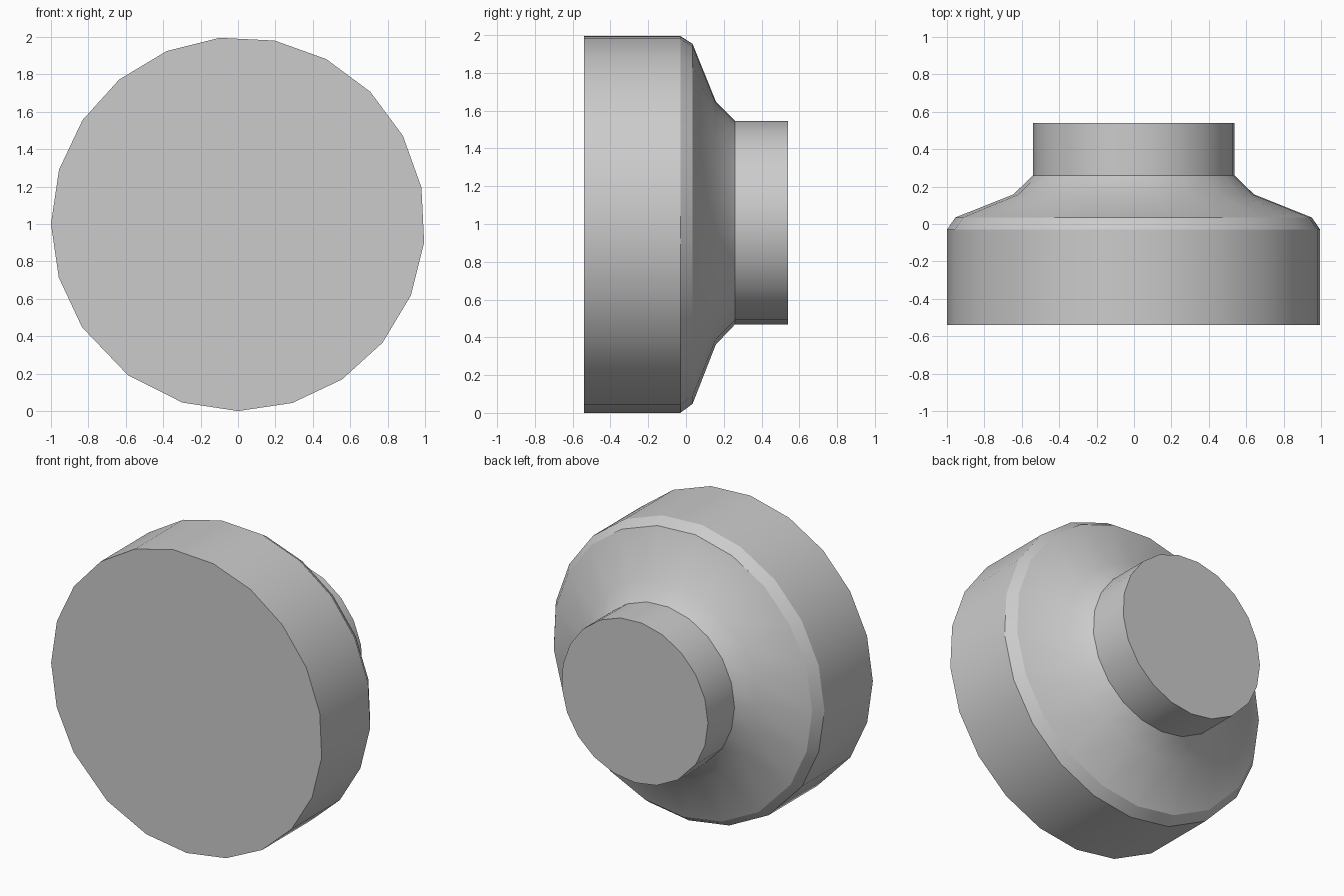
import bpy, bmesh
from math import sin, cos, radians

if "Cube" in bpy.data.objects:
    bpy.data.objects.remove(bpy.data.objects["Cube"])

# Slightly uneven 21-sided outline
angles = [180 - 16.875 * i for i in range(17)] + [-107.3, -126, -146.5, -163.4]

# Lathe profile along y: (y, radius, centre height)
profile = [
    (-0.54, 1.0, 1.0),
    (-0.03, 1.0, 1.0),
    (0.035, 0.955, 1.003),
    (0.158, 0.645, 1.007),
    (0.26, 0.54, 1.009),
    (0.54, 0.54, 1.009),
]

bm = bmesh.new()
rings = [[bm.verts.new((r * cos(radians(a)), y, z + r * sin(radians(a))))
          for a in angles] for y, r, z in profile]

# Side walls
n = len(angles)
for a, b in zip(rings, rings[1:]):
    for i in range(n):
        j = (i + 1) % n
        bm.faces.new((a[i], a[j], b[j], b[i]))

# Flat end caps
bm.faces.new(rings[0])
bm.faces.new(rings[-1])
bmesh.ops.recalc_face_normals(bm, faces=bm.faces)

mesh = bpy.data.meshes.new("stepped_knob")
bm.to_mesh(mesh)
bm.free()
knob = bpy.data.objects.new("stepped_knob", mesh)
bpy.context.collection.objects.link(knob)

# Smooth walls with crisp steps
bpy.context.view_layer.objects.active = knob
knob.select_set(True)
bpy.ops.object.shade_smooth_by_angle(angle=radians(28))
